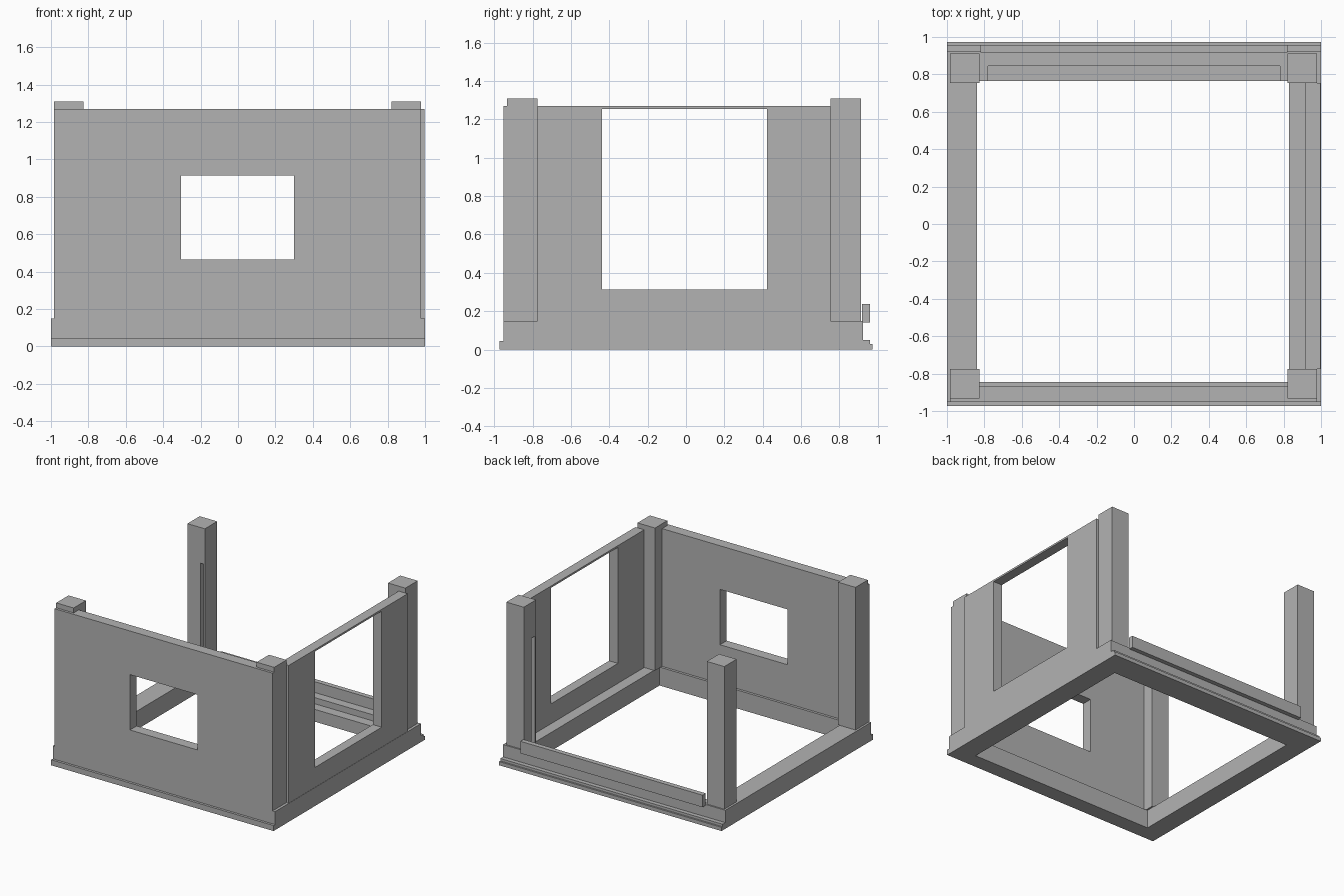
import bpy

old = bpy.data.objects.get("Cube")
if old:
    bpy.data.objects.remove(old)

# One flat grey for everything
grey = bpy.data.materials.new("plain_grey")
grey.use_nodes = True
GREY = (0.45, 0.45, 0.45, 1)
grey.diffuse_color = GREY
grey.node_tree.nodes["Principled BSDF"].inputs["Base Color"].default_value = GREY


def box(name, x, y, z):
    """Box from its (low, high) range on each axis."""
    bpy.ops.mesh.primitive_cube_add(size=1)
    ob = bpy.context.object
    ob.name = name
    for v in ob.data.vertices:
        v.co = [r[0] if c < 0 else r[1] for c, r in zip(v.co, (x, y, z))]
    ob.data.materials.append(grey)
    return ob


def cut(ob, x, y, z):
    """Subtract a box from an object."""
    cutter = box(ob.name + "_cutter", x, y, z)
    mod = ob.modifiers.new("cut", "BOOLEAN")
    mod.operation = "DIFFERENCE"
    mod.solver = "EXACT"
    mod.object = cutter
    bpy.context.view_layer.objects.active = ob
    bpy.ops.object.modifier_apply(modifier=mod.name)
    bpy.data.objects.remove(cutter)


BASE_TOP, WALL_TOP, POST_TOP = 0.15, 1.27, 1.31
INNER_LEFT, INNER_RIGHT = 0.83, -0.84
INNER_FRONT, INNER_BACK = -0.845, 0.765

# Foundation ring, with a lowered sill along the open back
base = box("foundation", (-1, 1), (-0.952, 0.923), (0, BASE_TOP))
cut(base, (INNER_RIGHT, INNER_LEFT), (INNER_FRONT, INNER_BACK), (-1, 1))
cut(base, (-0.78, 0.78), (0.7, 0.845), (0.1, 1))

# Stepped skirting on the front and back
box("front_skirting", (-1, 1), (-0.972, -0.95), (0, 0.045))
box("back_skirting_lower", (-1, 1), (0.92, 0.972), (0, 0.03))
box("back_skirting_upper", (-1, 1), (0.92, 0.958), (0.03, 0.05))

# Rail across the back
box("back_rail", (-0.82, 0.82), (0.918, 0.958), (0.14, 0.238))

# Corner posts
posts = {}
for side, x in (("left", (0.821, 0.978)), ("right", (-0.983, -0.826))):
    for end, y in (("front", (-0.932, -0.774)), ("back", (0.754, 0.912))):
        name = f"{end}_{side}_post"
        posts[name] = box(name, x, y, (BASE_TOP, POST_TOP))

# Narrow slots in the two back posts
cut(posts["back_right_post"], (-0.865, -0.84), (0.7, 0.79), (0.1, 1.02))
cut(posts["back_left_post"], (0.78, 0.855), (0.77, 0.81), (0.1, 1.02))

# Front wall with a window opening
front = box("front_wall", (-0.983, 0.978), (-0.952, -0.866), (BASE_TOP, WALL_TOP))
cut(front, (-0.305, 0.3), (-1.1, -0.7), (0.465, 0.915))

# Left wall with a large opening
side = box("left_wall", (0.918, 0.998), (-0.774, 0.754), (BASE_TOP, WALL_TOP))
cut(side, (0.8, 1.1), (-0.437, 0.421), (0.312, 1.255))
